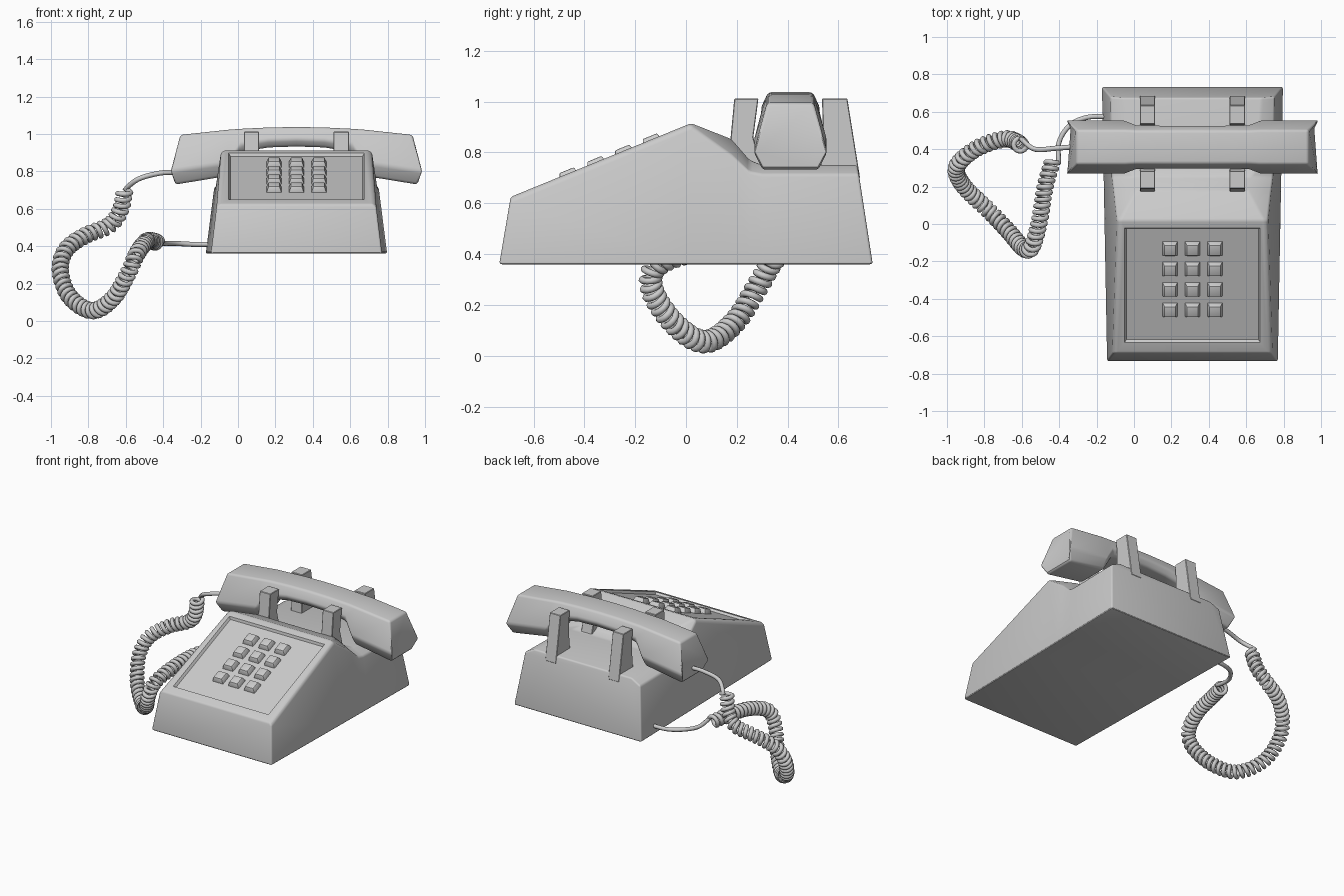
import bpy, bmesh, math
from mathutils import Vector, Matrix

if "Cube" in bpy.data.objects:
    bpy.data.objects.remove(bpy.data.objects["Cube"])

CX = 0.3125                                   # centre line of the phone body
SLOPE = math.atan2(0.29, 0.71)                # tilt of the keypad face


def add_mesh(name, bm):
    bmesh.ops.recalc_face_normals(bm, faces=bm.faces[:])
    me = bpy.data.meshes.new(name)
    bm.to_mesh(me)
    bm.free()
    ob = bpy.data.objects.new(name, me)
    bpy.context.collection.objects.link(ob)
    return ob


def loft(name, rings):
    """Skin closed rings of equal length and cap both ends."""
    bm = bmesh.new()
    vs = [[bm.verts.new(p) for p in r] for r in rings]
    n = len(rings[0])
    for a, b in zip(vs, vs[1:]):
        for i in range(n):
            j = (i + 1) % n
            bm.faces.new((a[i], a[j], b[j], b[i]))
    bm.faces.new(vs[0])
    bm.faces.new(vs[-1])
    return add_mesh(name, bm)


def frustum(name, base, top, z0, z1, matrix):
    def rect(w, d, z):
        return [matrix @ Vector((sx * w / 2, sy * d / 2, z))
                for sx, sy in ((-1, -1), (1, -1), (1, 1), (-1, 1))]
    return loft(name, [rect(*base, z0), rect(*top, z1)])


def finish(ob, bevel=0, segments=3, angle=20):
    bpy.ops.object.select_all(action='DESELECT')
    ob.select_set(True)
    bpy.context.view_layer.objects.active = ob
    if bevel:
        m = ob.modifiers.new('Bevel', 'BEVEL')
        m.width, m.segments = bevel, segments
        m.limit_method, m.angle_limit = 'ANGLE', math.radians(angle)
        bpy.ops.object.modifier_apply(modifier=m.name)
    bpy.ops.object.shade_smooth_by_angle(angle=math.radians(30))


def on_slope(x, y):
    """Matrix standing on the keypad face at plan position x, y."""
    z = 0.915 + (y - 0.02) * math.tan(SLOPE)
    return Matrix.Translation((x, y, z)) @ Matrix.Rotation(SLOPE, 4, 'X')


# Body: cross-sections from front to back
def body_ring(yb, yt, z_shoulder, z_top, half_top=None):
    def half(y, z):
        return 0.4575 + 0.0187 * (y + 0.735) - 0.125 * (z - 0.36)
    ys = yb + (yt - yb) * (z_shoulder - 0.36) / (z_top - 0.36)
    half_top = half_top or half(yt, z_top) - 0.015
    pts = [(half(yb, 0.36), yb, 0.36), (half(ys, z_shoulder), ys, z_shoulder),
           (half_top, yt, z_top)]
    return ([(CX - x, y, z) for x, y, z in pts] +
            [(CX + x, y, z) for x, y, z in reversed(pts)])


body = loft('phone_body', [
    body_ring(-0.735, -0.69, 0.61, 0.625),
    body_ring(0.02, 0.02, 0.90, 0.915),
    body_ring(0.18, 0.18, 0.79, 0.852, 0.30),
    body_ring(0.25, 0.25, 0.725, 0.77, 0.31),
    body_ring(0.30, 0.30, 0.715, 0.75, 0.35),
    body_ring(0.735, 0.675, 0.715, 0.75, 0.37)])
finish(body, 0.012)

# Shallow keypad recess
cutter = frustum('panel_cutter', (0.705, 0.64), (0.745, 0.68), -0.016, 0.016,
                 on_slope(CX, -0.3275))
cutter.hide_render = True
cut = body.modifiers.new('Recess', 'BOOLEAN')
cut.operation, cut.object, cut.solver = 'DIFFERENCE', cutter, 'EXACT'
bpy.context.view_layer.objects.active = body
bpy.ops.object.modifier_apply(modifier=cut.name)
bpy.data.objects.remove(cutter)
finish(body)

# Push buttons
for r in range(4):
    for c in range(3):
        key = frustum(f'key_{r}_{c}', (0.084, 0.084), (0.06, 0.06), -0.02, 0.014,
                      on_slope(CX + (c - 1) * 0.12, -0.137 - r * 0.1093))
        finish(key, 0.004, 2)

# Cradle posts, front and rear on each side
PROFILES = {'front': [(0.17, 0.80), (0.19, 1.012), (0.285, 1.012), (0.265, 0.86), (0.30, 0.73)],
            'rear': [(0.685, 0.70), (0.635, 1.012), (0.535, 1.012), (0.54, 0.86), (0.525, 0.70)]}
for side, x in (('left', CX - 0.24), ('right', CX + 0.24)):
    for place, prof in PROFILES.items():
        post = loft(f'cradle_post_{place}_{side}',
                    [[(x + dx, y, z) for y, z in prof] for dx in (-0.041, 0.041)])
        finish(post, 0.003, 1)


# Handset: each station is (u, z, half depth) for bottom, middle and top
def handset_ring(sign, bot, mid, top):
    def pt(p, s):
        return (CX + sign * p[0], 0.411 + s * p[2], p[1])
    return [pt(bot, -1), pt(mid, -1), pt(top, -1), pt(top, 1), pt(mid, 1), pt(bot, 1)]


def crown(u):
    return 1.037 - 0.109 * u * u


stations = [
    ((0.645, 0.73, 0.11), (0.68, 0.80, 0.145), (0.62, 0.995, 0.092)),
    ((0.37, 0.775, 0.11), (0.365, 0.845, 0.145), (0.36, crown(0.36), 0.092)),
    ((0.29, 0.905, 0.095), (0.30, 0.945, 0.12), (0.30, crown(0.30), 0.088)),
    ((0.15, 0.928, 0.09), (0.15, 0.967, 0.118), (0.15, crown(0.15), 0.088))]
rings = [handset_ring(-1, *s) for s in stations]
rings.append(handset_ring(1, (0, 0.933, 0.09), (0, 0.972, 0.118), (0, 1.037, 0.088)))
rings += [handset_ring(1, *s) for s in reversed(stations)]
finish(loft('handset', rings), 0.014)


# Curly cord: a helix wound around a smooth path, with a plain lead at each end
def smooth_path(pts, steps):
    pts = [Vector(p) for p in pts]
    pts = [2 * pts[0] - pts[1]] + pts + [2 * pts[-1] - pts[-2]]
    out = []
    for a, b, c, d in zip(pts, pts[1:], pts[2:], pts[3:]):
        for i in range(steps):
            t = i / steps
            out.append(0.5 * (2 * b + (c - a) * t + (2 * a - 5 * b + 4 * c - d) * t * t
                              + (3 * b - a - 3 * c + d) * t ** 3))
    return out + [pts[-2]]


def helix(path, radius, turns, per_turn):
    lengths = [0]
    for a, b in zip(path, path[1:]):
        lengths.append(lengths[-1] + (b - a).length)
    out, k, n = [], 0, turns * per_turn
    normal = Vector((0, 1, 0))
    for i in range(n + 1):
        s = lengths[-1] * i / n
        while k < len(path) - 2 and lengths[k + 1] < s:
            k += 1
        step = path[k + 1] - path[k]
        tangent = step.normalized()
        p = path[k] + tangent * (s - lengths[k])
        normal = (normal - tangent * normal.dot(tangent)).normalized()
        ang = 2 * math.pi * i / per_turn
        out.append(p + radius * (normal * math.cos(ang) + tangent.cross(normal) * math.sin(ang)))
    return out


coil_path = smooth_path([
    (-0.605, 0.42, 0.70), (-0.63, 0.44, 0.59), (-0.69, 0.455, 0.51), (-0.82, 0.415, 0.455),
    (-0.92, 0.345, 0.38), (-0.95, 0.28, 0.27), (-0.90, 0.19, 0.13), (-0.78, 0.075, 0.055),
    (-0.67, -0.04, 0.12), (-0.59, -0.13, 0.25), (-0.545, -0.12, 0.35), (-0.505, 0.02, 0.41),
    (-0.475, 0.20, 0.43), (-0.435, 0.335, 0.42)], 16)
coil = helix(coil_path, 0.034, 58, 16)
lead_in = smooth_path([(-0.34, 0.411, 0.795), (-0.42, 0.405, 0.79), (-0.53, 0.40, 0.76), coil[0]], 6)
lead_out = smooth_path([coil[-1], (-0.40, 0.44, 0.415), (-0.34, 0.53, 0.415),
                        (-0.25, 0.57, 0.41), (-0.15, 0.575, 0.41)], 6)
points = lead_in[:-1] + coil + lead_out[1:]

curve = bpy.data.curves.new('curly_cord', 'CURVE')
curve.dimensions = '3D'
curve.bevel_depth, curve.bevel_resolution = 0.0135, 2
curve.use_fill_caps = True
spline = curve.splines.new('POLY')
spline.points.add(len(points) - 1)
for sp, p in zip(spline.points, points):
    sp.co = (*p, 1)
spline.use_smooth = True
cord = bpy.data.objects.new('curly_cord', curve)
bpy.context.collection.objects.link(cord)
